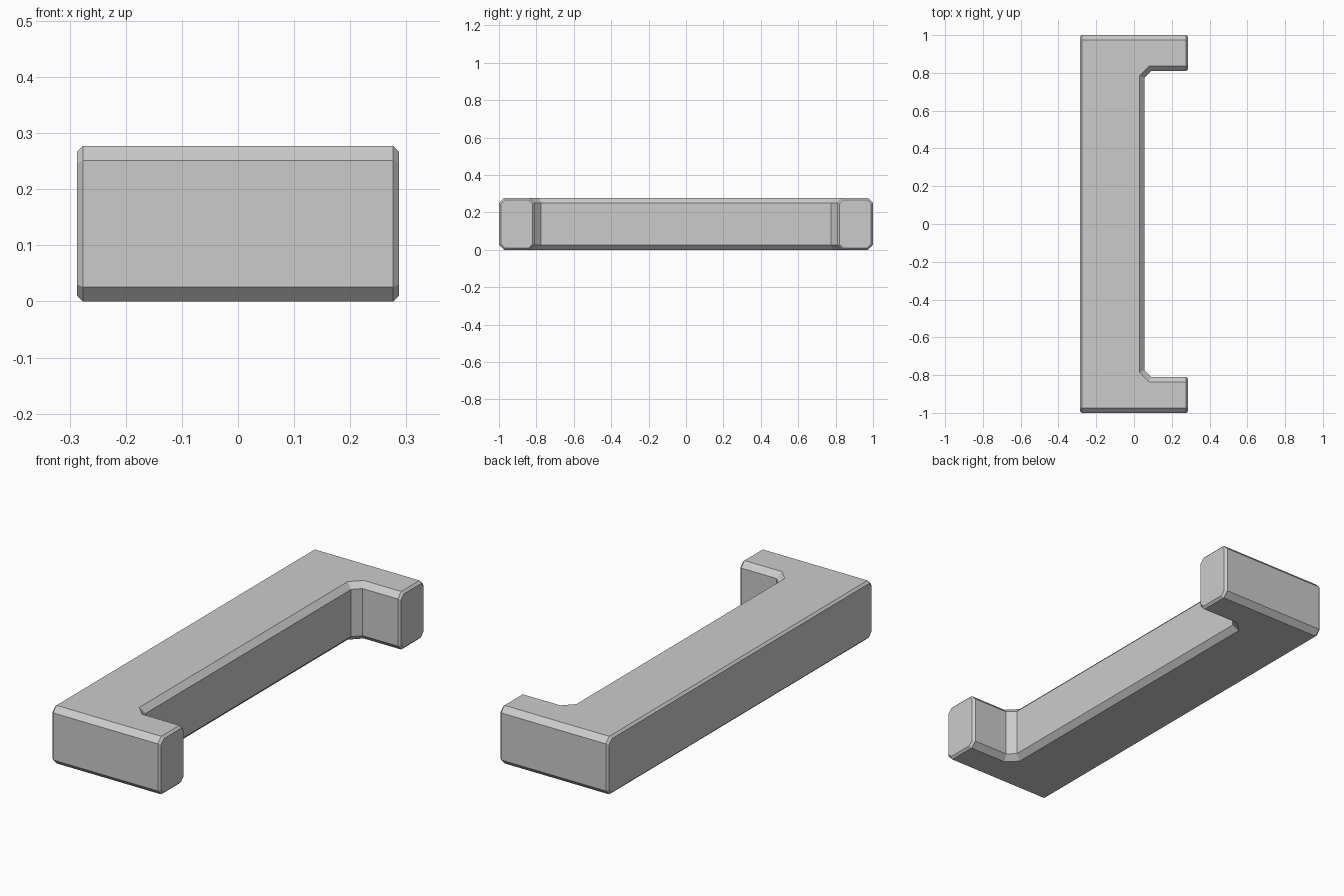
import bpy
import bmesh

cube = bpy.data.objects.get("Cube")
if cube:
    bpy.data.objects.remove(cube, do_unlink=True)

HALF_X, HALF_Y, HEIGHT = 0.287, 1.0, 0.277
EDGE_CHAMFER, END_CHAMFER = 0.026, 0.0105

# Plain grey material
grey = bpy.data.materials.new("plain grey")
grey.use_nodes = True
colour = (0.6, 0.6, 0.6, 1)
grey.diffuse_color = colour
grey.node_tree.nodes["Principled BSDF"].inputs["Base Color"].default_value = colour

# Half of the C-shaped outline, mirrored front to back
half = [(-HALF_X, HALF_Y), (HALF_X, HALF_Y), (HALF_X, 0.81), (0.09, 0.81), (0.055, 0.775)]
outline = half + [(x, -y) for x, y in reversed(half)]

bm = bmesh.new()
base = bm.faces.new([bm.verts.new((x, y, 0)) for x, y in outline])
raised = bmesh.ops.extrude_face_region(bm, geom=[base])["geom"]
bmesh.ops.translate(bm, vec=(0, 0, HEIGHT),
                    verts=[v for v in raised if isinstance(v, bmesh.types.BMVert)])
if not any(len(f.verts) > 4 and f.calc_center_median().z < 0.01 for f in bm.faces):
    bm.faces.new([v for v in bm.verts if v.co.z < 0.01])
bmesh.ops.recalc_face_normals(bm, faces=bm.faces)


def on_end(vert):
    return abs(abs(vert.co.x) - HALF_X) < 1e-4


def is_end_edge(edge):
    a, b = edge.verts
    return on_end(a) and on_end(b) and a.co.x * b.co.x > 0


def chamfer(edges, width):
    bmesh.ops.bevel(bm, geom=edges, offset=width, offset_type='OFFSET',
                    segments=1, profile=0.5, affect='EDGES', clamp_overlap=False)


# Wide chamfer along the top and bottom rims
chamfer([e for e in bm.edges if not is_end_edge(e)
         and abs(e.verts[0].co.z - e.verts[1].co.z) < 1e-4], EDGE_CHAMFER)
# Narrow chamfer around the foot ends and the grip's outer face
chamfer([e for e in bm.edges if is_end_edge(e)], END_CHAMFER)
bmesh.ops.recalc_face_normals(bm, faces=bm.faces)

mesh = bpy.data.meshes.new("pull_handle")
bm.to_mesh(mesh)
bm.free()
mesh.materials.append(grey)
handle = bpy.data.objects.new("pull_handle", mesh)
bpy.context.collection.objects.link(handle)
